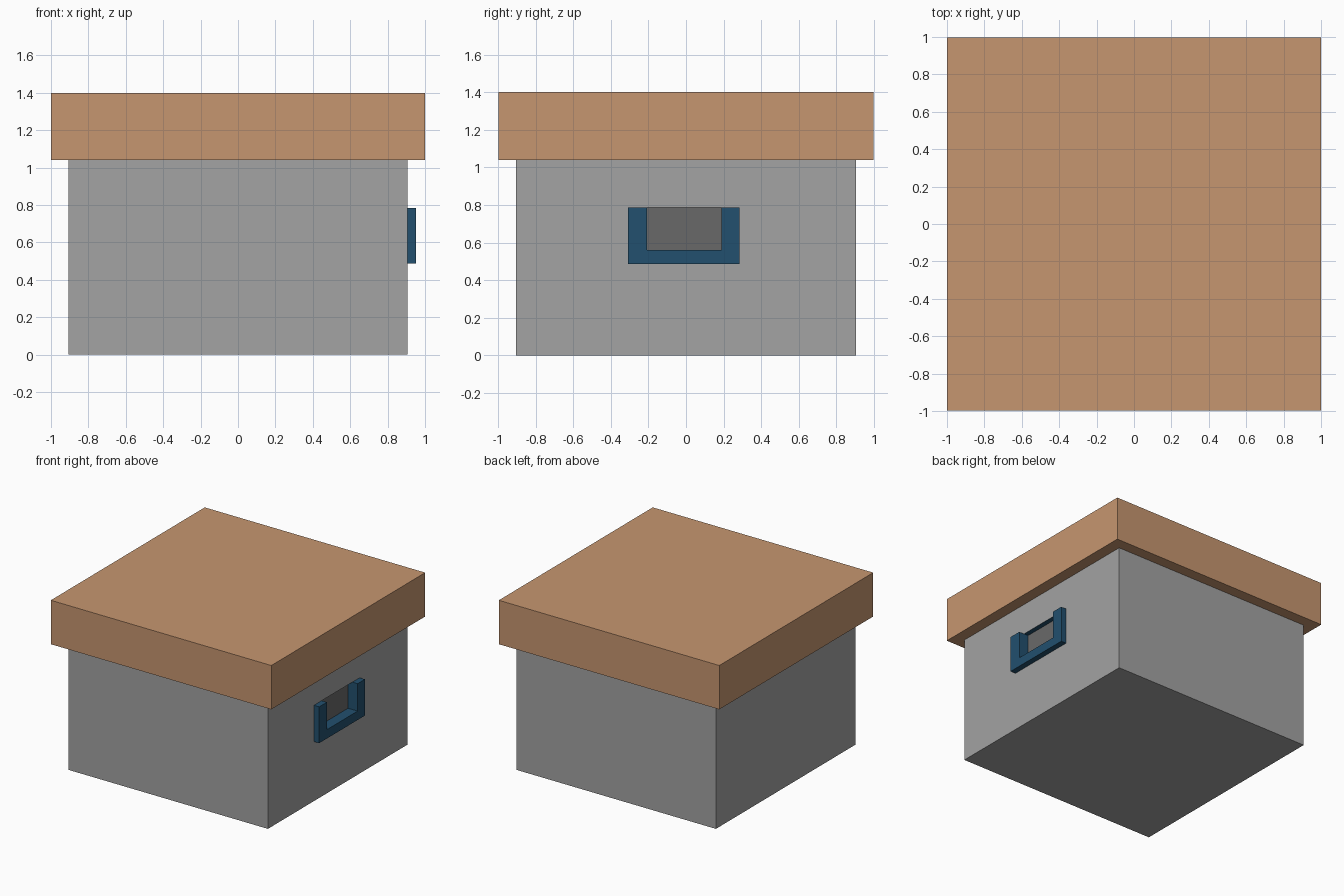
import bpy, bmesh

if "Cube" in bpy.data.objects:
    bpy.data.objects.remove(bpy.data.objects["Cube"])


def material(name, rgb):
    m = bpy.data.materials.new(name)
    m.diffuse_color = (*rgb, 1)
    m.use_nodes = True
    m.node_tree.nodes["Principled BSDF"].inputs["Base Color"].default_value = m.diffuse_color
    return m


GREY = material("box_grey", (0.366, 0.366, 0.366))
DARK = material("recess_dark_grey", (0.141, 0.141, 0.141))
BLUE = material("handle_blue", (0.016, 0.080, 0.156))
TAN = material("lid_tan", (0.565, 0.305, 0.162))


def finish(name, bm, *mats):
    bmesh.ops.recalc_face_normals(bm, faces=bm.faces)
    me = bpy.data.meshes.new(name)
    bm.to_mesh(me)
    bm.free()
    for m in mats:
        me.materials.append(m)
    ob = bpy.data.objects.new(name, me)
    bpy.context.collection.objects.link(ob)
    return ob


def box(name, lo, hi, *mats):
    bm = bmesh.new()
    bmesh.ops.create_cube(bm, size=1)
    for v in bm.verts:
        v.co = [(a + b) / 2 + c * (b - a) for a, b, c in zip(lo, hi, v.co)]
    return finish(name, bm, *mats)


# Handle extents on the right side
Y0, Y1, Z0, Z1 = -0.308, 0.284, 0.487, 0.785
BACK, FRONT = 0.865, 0.952

# Box body with a shallow recess for the handle
body = box("box_body", (-0.905, -0.905, 0), (0.905, 0.905, 1.04), GREY, DARK, BLUE)
cutter = box("recess_cutter", (BACK, Y0, Z0), (1.1, Y1, Z1))
mod = body.modifiers.new("recess", "BOOLEAN")
mod.operation, mod.solver, mod.object = "DIFFERENCE", "EXACT", cutter
bpy.context.view_layer.objects.active = body
bpy.ops.object.modifier_apply(modifier=mod.name)
bpy.data.objects.remove(cutter)

# Recess back wall is dark grey, its ceiling is blue, the rest is grey
for p in body.data.polygons:
    p.material_index = 0
    if p.normal.x > 0.5 and p.center.x < 0.88:
        p.material_index = 1
    elif p.normal.z < -0.5 and p.center.z > 0.7:
        p.material_index = 2

# Overhanging lid
box("lid", (-1, -0.997, 1.04), (1, 0.997, 1.4), TAN)

# U-shaped handle frame, seated in the recess
profile = [(Y0, Z1), (Y0, Z0), (Y1, Z0), (Y1, Z1),
           (0.190, Z1), (0.190, 0.56), (-0.207, 0.56), (-0.207, Z1)]
bm = bmesh.new()
face = bm.faces.new([bm.verts.new((BACK, y, z)) for y, z in profile])
ext = bmesh.ops.extrude_face_region(bm, geom=[face], use_keep_orig=True)
for v in ext["geom"]:
    if isinstance(v, bmesh.types.BMVert):
        v.co.x = FRONT
finish("side_handle", bm, BLUE)
